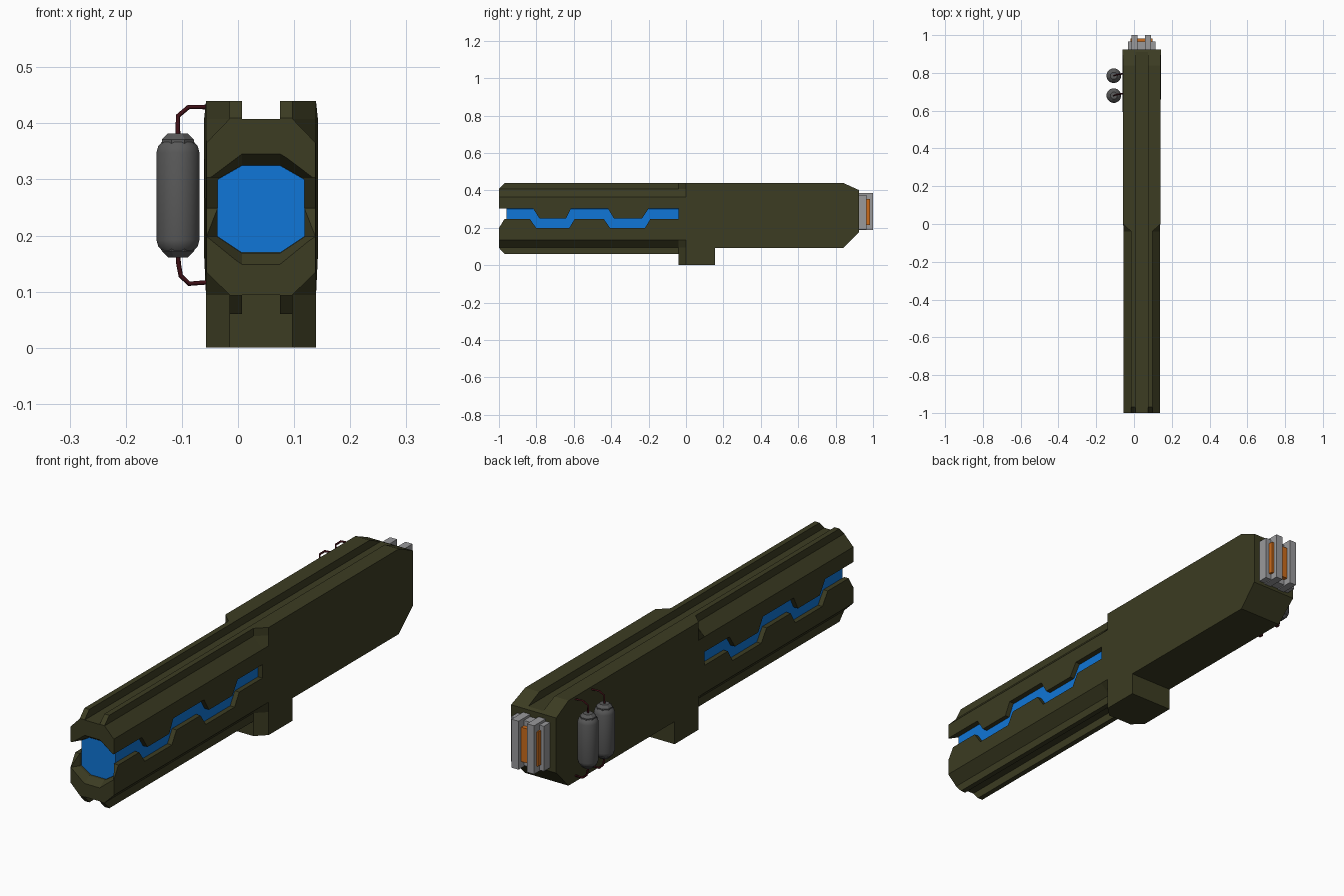
import bpy, bmesh, math
from mathutils import Vector

if "Cube" in bpy.data.objects:
    bpy.data.objects.remove(bpy.data.objects["Cube"])

CX, CZ = 0.041, 0.247          # axis of the main body


def material(name, rgb):
    m = bpy.data.materials.new(name)
    m.diffuse_color = (*rgb, 1)
    m.use_nodes = True
    m.node_tree.nodes["Principled BSDF"].inputs["Base Color"].default_value = m.diffuse_color
    return m


OLIVE = material("olive", (0.045, 0.045, 0.016))
BLUE = material("blue", (0.005, 0.18, 0.68))
DARK = material("dark_grey", (0.10, 0.10, 0.10))
LIGHT = material("light_grey", (0.32, 0.32, 0.33))
ORANGE = material("orange", (0.60, 0.15, 0.012))
RED = material("dark_red", (0.05, 0.005, 0.008))


def loft(name, rings, mat):
    """Skin a row of matching closed rings and cap both ends."""
    bm = bmesh.new()
    rows = [[bm.verts.new(p) for p in ring] for ring in rings]
    n = len(rows[0])
    for a, b in zip(rows, rows[1:]):
        for i in range(n):
            j = (i + 1) % n
            bm.faces.new((a[i], a[j], b[j], b[i]))
    bm.faces.new(rows[0][::-1])
    bm.faces.new(rows[-1])
    bmesh.ops.recalc_face_normals(bm, faces=bm.faces)
    me = bpy.data.meshes.new(name)
    bm.to_mesh(me)
    bm.free()
    me.materials.append(mat)
    ob = bpy.data.objects.new(name, me)
    bpy.context.collection.objects.link(ob)
    return ob


def box(name, x, y, z, mat):
    ring = lambda yy: [(x[0], yy, z[0]), (x[1], yy, z[0]), (x[1], yy, z[1]), (x[0], yy, z[1])]
    return loft(name, [ring(y[0]), ring(y[1])], mat)


def mirrored(half, y):
    """Closed section at y from (half width, z) points of the right side, top to bottom."""
    return ([(CX + x, y, z) for x, z in half] +
            [(CX - x, y, z) for x, z in reversed(half)])


def cut(ob, *cutters):
    for c in cutters:
        mod = ob.modifiers.new("cut", 'BOOLEAN')
        mod.operation, mod.solver, mod.object = 'DIFFERENCE', 'EXACT', c
    dg = bpy.context.evaluated_depsgraph_get()
    ob_mesh = bpy.data.meshes.new_from_object(ob.evaluated_get(dg))
    ob.modifiers.clear()
    ob.data = ob_mesh
    for c in cutters:
        bpy.data.objects.remove(c)


# Barrel: chamfered section with rails above and below, rails bevelled at the muzzle
def barrel_ring(y, top, bottom):
    return mirrored([(0.034, 0.408), (0.034, top), (0.056, top), (0.056, 0.408),
                     (0.0975, 0.365), (0.0975, 0.135), (0.056, 0.094),
                     (0.056, bottom), (0.034, bottom), (0.034, 0.094)], y)


barrel = loft("barrel_shells", [barrel_ring(-1, 0.409, 0.093), barrel_ring(-0.97, 0.44, 0.06),
                                barrel_ring(-0.04, 0.44, 0.06)], OLIVE)


# Bore with flared mouth, and the blue core that fills it
def octagon(y, w, h):
    return mirrored([(0.034, CZ + h), (w, CZ + 0.053), (w, CZ - 0.049), (0.034, CZ - h)], y)


bore = loft("bore_cutter", [octagon(-1.01, 0.103, 0.105), octagon(-0.97, 0.0775, 0.078),
                            octagon(-0.02, 0.0775, 0.078)], OLIVE)
loft("energy_core", [octagon(-0.96, 0.0772, 0.0777), octagon(-0.035, 0.0772, 0.0777)], BLUE)

# Zigzag slot splitting the barrel into upper and lower shells
top_edge = [(-1.01, 0.303), (-0.818, 0.303), (-0.783, 0.25), (-0.642, 0.25), (-0.615, 0.303),
            (-0.417, 0.303), (-0.385, 0.25), (-0.235, 0.25), (-0.2, 0.303), (-0.03, 0.303)]
low_edge = [(-1.01, 0.183), (-0.97, 0.248), (-0.835, 0.248), (-0.8, 0.198), (-0.625, 0.198),
            (-0.595, 0.248), (-0.44, 0.248), (-0.405, 0.198), (-0.22, 0.198), (-0.19, 0.248),
            (-0.03, 0.248)]
slot_path = top_edge + low_edge[::-1]
slot = loft("slot_cutter", [[(x, y, z) for y, z in slot_path] for x in (-0.2, 0.3)], OLIVE)
cut(barrel, bore, slot)

# Rear housing with the foot block: side outline as (y, z, half width)
outline = [(0, 0.44, 0.098), (0.84, 0.44, 0.098), (0.925, 0.402, 0.102), (0.925, 0.177, 0.102),
           (0.84, 0.092, 0.098), (0.155, 0.092, 0.098), (0.155, 0, 0.098), (0, 0, 0.098)]
housing = loft("rear_housing", [[(CX + s * w, y, z) for y, z, w in outline] for s in (-1, 1)], OLIVE)

# Collar flaring from the barrel section to the full housing width
heights = [0.44, 0.408, 0.365, 0.135, 0.094, 0]
narrow = [0.056, 0.056, 0.0975, 0.0975, 0.056, 0.056]
collar = loft("collar", [mirrored(list(zip(narrow, heights)), -0.04),
                         mirrored([(0.098, z) for z in heights], 0)], OLIVE)

# Sighting groove along the top
for part in (housing, collar):
    cut(part, box("groove_cutter", (CX - 0.034, CX + 0.034), (-0.1, 1.1), (0.408, 0.5), OLIVE))

# Rear vent: base, two fins and an orange bar through them
box("vent_base", (CX - 0.074, CX + 0.074), (0.92, 0.965), (0.192, 0.376), LIGHT)
for s, side in ((-1, "left"), (1, "right")):
    mid = CX - 0.003 + s * 0.035
    box("vent_fin_" + side, (mid - 0.016, mid + 0.016), (0.92, 1.0), (0.188, 0.386), LIGHT)
box("vent_bar", (CX - 0.06, CX + 0.058), (0.96, 0.983), (0.215, 0.355), ORANGE)


# Side canisters with caps and hoses
def lathe(name, profile, sides, x, y, mat):
    ring = lambda r, z: [(x + r * math.cos(2 * math.pi * (i + 0.5) / sides),
                          y + r * math.sin(2 * math.pi * (i + 0.5) / sides), z) for i in range(sides)]
    return loft(name, [ring(r, z) for r, z in profile], mat)


def hose(name, points, y):
    cu = bpy.data.curves.new(name, 'CURVE')
    cu.dimensions = '3D'
    cu.bevel_depth, cu.bevel_resolution, cu.use_fill_caps = 0.0042, 0, True
    sp = cu.splines.new('POLY')
    sp.points.add(len(points) - 1)
    for p, (x, dy, z) in zip(sp.points, points):
        p.co = (x, y + dy, z, 1)
    cu.materials.append(RED)
    bpy.context.collection.objects.link(bpy.data.objects.new(name, cu))


TX = -0.107
for y, tag in ((0.68, "front"), (0.785, "rear")):
    tank = lathe("canister_" + tag, [(0.029, 0.173), (0.036, 0.181), (0.039, 0.192), (0.039, 0.348),
                                     (0.036, 0.359), (0.029, 0.367)], 16, TX, y, DARK)
    for f in tank.data.polygons:
        f.use_smooth = abs(f.normal.z) < 0.9
    lathe("cap_top_" + tag, [(0.031, 0.355), (0.031, 0.371), (0.019, 0.382)], 8, TX, y, DARK)
    lathe("cap_bottom_" + tag, [(0.019, 0.161), (0.031, 0.172), (0.031, 0.188)], 8, TX, y, DARK)
    hose("hose_top_" + tag, [(TX, 0, 0.375), (TX, 0, 0.413), (-0.088, 0.006, 0.429),
                             (-0.05, 0.012, 0.429)], y)
    hose("hose_bottom_" + tag, [(TX, 0, 0.168), (TX + 0.001, 0, 0.15), (-0.102, 0.002, 0.128),
                                (-0.087, 0.006, 0.114), (-0.05, 0.012, 0.117)], y)
